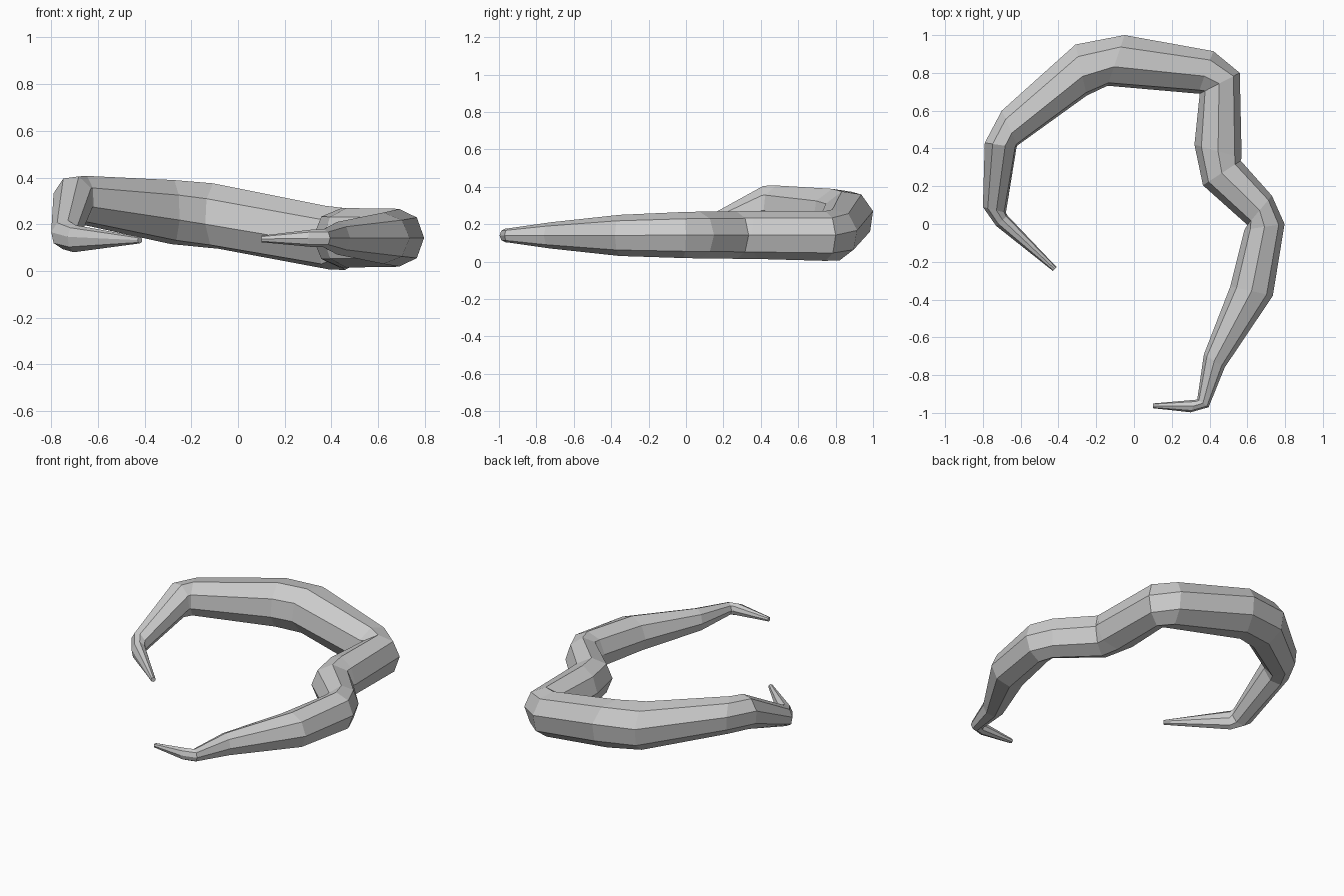
import bpy, bmesh, math

# Sections along the curved horn: inner xy, outer xy, centre z, half height, twist in degrees
SECTIONS = [
    ((0.10, -0.95), (0.10, -0.975), 0.137, 0.014, 0),
    ((0.330, -0.930), (0.30, -0.997), 0.14, 0.037, 0),
    ((0.335, -0.928), (0.395, -0.97), 0.14, 0.038, 0),
    ((0.37, -0.69), (0.48, -0.76), 0.14, 0.070, 0),
    ((0.51, -0.33), (0.735, -0.38), 0.14, 0.110, 0),
    ((0.585, -0.03), (0.797, 0.0), 0.142, 0.123, 0),
    ((0.60, -0.005), (0.73, 0.15), 0.142, 0.125, 0),
    ((0.365, 0.205), (0.565, 0.335), 0.142, 0.127, 0),
    ((0.32, 0.42), (0.57, 0.35), 0.142, 0.128, 0),
    ((0.348, 0.69), (0.56, 0.80), 0.137, 0.133, 2),
    ((0.34, 0.69), (0.42, 0.915), 0.143, 0.136, 10),
    ((-0.14, 0.732), (-0.05, 1.0), 0.235, 0.140, 14),
    ((-0.25, 0.68), (-0.31, 0.95), 0.252, 0.137, 14),
    ((-0.618, 0.415), (-0.70, 0.60), 0.303, 0.104, 16),
    ((-0.622, 0.405), (-0.79, 0.43), 0.303, 0.102, 16),
    ((-0.678, 0.06), (-0.80, 0.09), 0.155, 0.062, 10),
    ((-0.67, 0.045), (-0.73, -0.01), 0.138, 0.058, 8),
    ((-0.41, -0.228), (-0.43, -0.248), 0.132, 0.014, 0),
]
SIDES = 8


def section_ring(bm, inner, outer, z, half, twist):
    t = math.radians(twist)
    fit = 1 / math.cos(t)
    ring = []
    for k in range(SIDES):
        a = 2 * math.pi * k / SIDES + t
        c, s = math.cos(a) * fit / 2, math.sin(a) * fit
        ring.append(bm.verts.new(((inner[0] + outer[0]) / 2 + (outer[0] - inner[0]) * c,
                                  (inner[1] + outer[1]) / 2 + (outer[1] - inner[1]) * c,
                                  z + half * s)))
    return ring


# Horn: eight-sided flat-faced tube with closed tips
bm = bmesh.new()
rings = [section_ring(bm, *s) for s in SECTIONS]
for a, b in zip(rings, rings[1:]):
    for k in range(SIDES):
        n = (k + 1) % SIDES
        bm.faces.new((a[k], a[n], b[n], b[k]))
bm.faces.new(rings[0])
bm.faces.new(rings[-1])
bmesh.ops.recalc_face_normals(bm, faces=bm.faces)
mesh = bpy.data.meshes.new("curved_horn")
bm.to_mesh(mesh)
bm.free()
bpy.context.collection.objects.link(bpy.data.objects.new("curved_horn", mesh))
